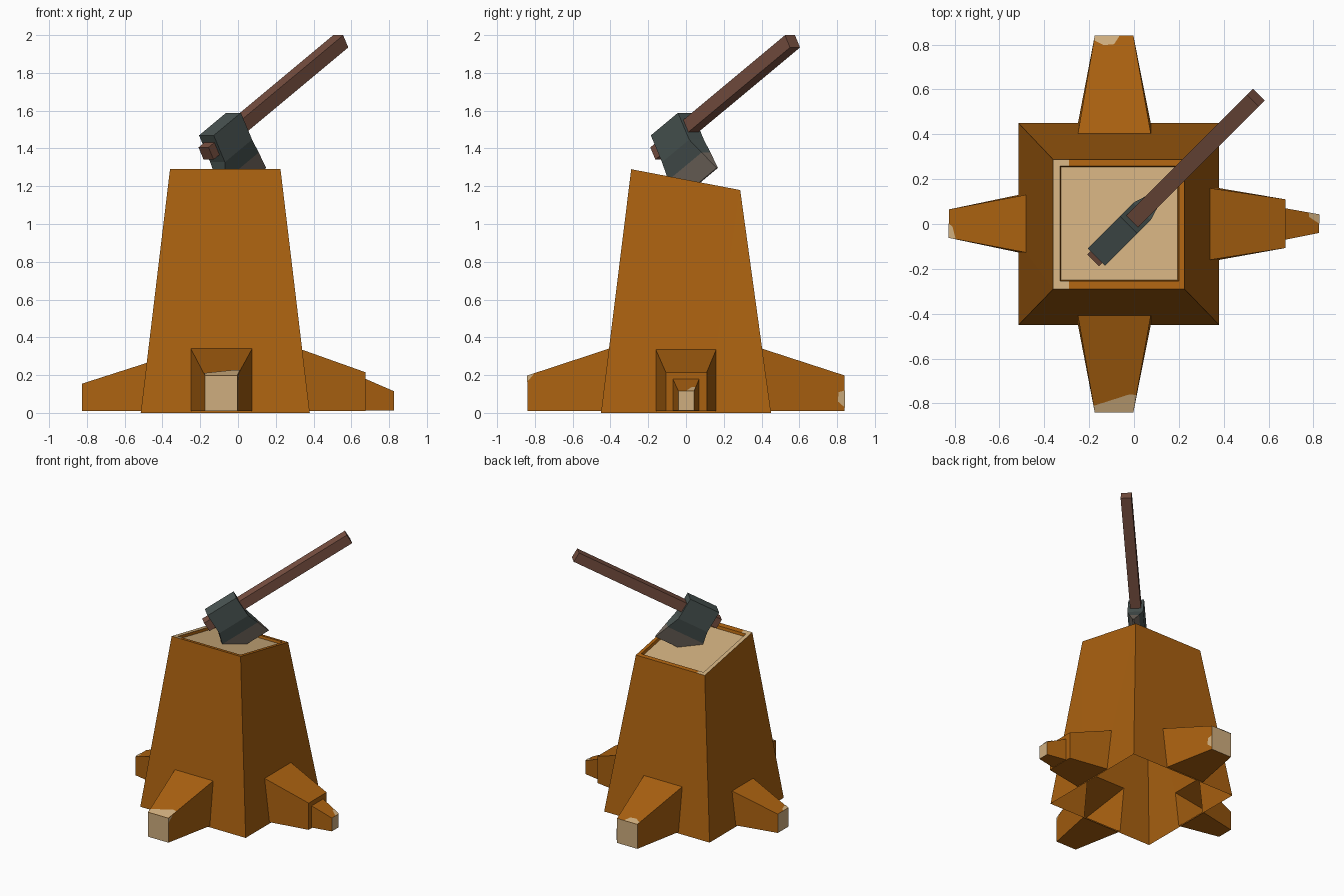
import bpy, bmesh, math
from mathutils import Vector

if "Cube" in bpy.data.objects:
    bpy.data.objects.remove(bpy.data.objects["Cube"])


def material(name, rgb):
    m = bpy.data.materials.new(name)
    lin = [((c / 255 + 0.055) / 1.055) ** 2.4 if c > 10 else c / 255 / 12.92 for c in rgb]
    m.diffuse_color = (*lin, 1)
    m.use_nodes = True
    m.node_tree.nodes["Principled BSDF"].inputs["Base Color"].default_value = m.diffuse_color
    return m


BARK = material("bark brown", (170, 97, 16))
CUT = material("cut wood tan", (207, 174, 126))
HANDLE = material("handle brown", (120, 80, 65))
STEEL = material("dark steel", (74, 85, 83))
BLADE = material("worn blade grey", (118, 108, 98))


def make_object(name, bm, mats):
    mesh = bpy.data.meshes.new(name)
    bm.to_mesh(mesh)
    bm.free()
    for m in mats:
        mesh.materials.append(m)
    ob = bpy.data.objects.new(name, mesh)
    bpy.context.collection.objects.link(ob)
    return ob


def face(bm, pts, mat=0):
    f = bm.faces.new([bm.verts.new(p) for p in pts])
    f.material_index = mat
    return f


def bridge(bm, a, b, mat=0):
    n = len(a)
    return [face(bm, (a[i], a[(i + 1) % n], b[(i + 1) % n], b[i]), mat) for i in range(n)]


def top_z(y):
    return 1.29 - 0.191 * (y + 0.29)


# Stump sides: (u, out, z) mapped to each direction
front = lambda u, o, z: (u, -o, z)
back = lambda u, o, z: (u, o, z)
left = lambda u, o, z: (-o, u, z)
right = lambda u, o, z: (o, u, z)

# place, out at base, out at top, u range at base, u range at top,
# root base (u0, u1, top), then root rings (out, u0, u1, bottom, top)
SIDES = [
    (front, 0.45, 0.29, (-0.515, 0.38), (-0.36, 0.225), (-0.25, 0.075, 0.34),
     [(0.84, -0.175, -0.003, 0.01, 0.198)]),
    (back, 0.45, 0.287, (-0.515, 0.38), (-0.36, 0.225), (-0.25, 0.075, 0.34),
     [(0.84, -0.175, -0.003, 0.01, 0.198)]),
    (left, 0.515, 0.36, (-0.45, 0.45), (-0.29, 0.287), (-0.127, 0.13, 0.265),
     [(0.825, -0.062, 0.065, 0.01, 0.155)]),
    (right, 0.38, 0.225, (-0.45, 0.45), (-0.29, 0.287), (-0.16, 0.16, 0.335),
     [(0.675, -0.107, 0.11, 0.01, 0.215), (0.675, -0.07, 0.07, 0.013, 0.18),
      (0.825, -0.04, 0.043, 0.013, 0.115)]),
]

bm = bmesh.new()
root_quads = []
for place, o0, o1, ub, ut, (r0, r1, rz), rings in SIDES:
    zt = [top_z(place(u, o1, 0)[1]) for u in ut]
    outer = [place(ub[0], o0, 0), place(ub[1], o0, 0),
             place(ut[1], o1, zt[1]), place(ut[0], o1, zt[0])]
    wall = lambda z: o0 + (o1 - o0) * z / (sum(zt) / 2)
    prev = [place(u, wall(z), z) for u, z in ((r0, 0.01), (r1, 0.01), (r1, rz), (r0, rz))]
    bridge(bm, outer, prev)
    for o, a, b, z0, z1 in rings:
        ring = [place(a, o, z0), place(b, o, z0), place(b, o, z1), place(a, o, z1)]
        bridge(bm, prev, ring)
        before, prev = prev, ring
    face(bm, prev, 1)                       # sawn root end
    root_quads.append((before, prev))

# Stump rim and sunken cut surface
xy = lambda x0, x1, y0, y1, d: [(x, y, top_z(y) - d) for x, y in
                                ((x0, y0), (x1, y0), (x1, y1), (x0, y1))]
rim = xy(-0.36, 0.225, -0.29, 0.287, 0)
inner = xy(-0.33, 0.2, -0.255, 0.258, 0)
floor = xy(-0.325, 0.195, -0.25, 0.253, 0.02)
rim_faces = bridge(bm, rim, inner)
bridge(bm, inner, floor)
face(bm, floor, 1)
geom = rim_faces + [e for f in rim_faces for e in f.edges] + [v for f in rim_faces for v in f.verts]
res = bmesh.ops.bisect_plane(bm, geom=geom, plane_co=(-0.29, 0, 0), plane_no=(1, 0, 0))
for f in res["geom"]:
    if isinstance(f, bmesh.types.BMFace) and f.calc_center_median().x < -0.29:
        f.material_index = 1
bmesh.ops.remove_doubles(bm, verts=bm.verts, dist=0.0005)
bmesh.ops.recalc_face_normals(bm, faces=bm.faces)
make_object("stump", bm, [BARK, CUT])

# Bare wood patches on the root tips: coordinates across and along a root face
bm = bmesh.new()


def patch(side, edge, uvs, outward):
    base, end = (([Vector(p) for p in q]) for q in root_quads[side])
    i, j = edge
    pts = []
    for u, v in uvs:
        pts.append(base[i].lerp(base[j], u).lerp(end[i].lerp(end[j], u), v))
    n = (pts[1] - pts[0]).cross(pts[2] - pts[0]).normalized()
    if n.dot(Vector(outward)) < 0:
        n = -n
        pts.reverse()
    face(bm, [p + n * 0.003 for p in pts])


UP, TOP = (0, 0, 1), (3, 2)
patch(0, TOP, [(0, 1), (1, 1), (1, 0.82), (0.85, 0.81), (0, 0.93)], UP)
patch(1, TOP, [(0, 1), (0.65, 1), (0.5, 0.91), (0.25, 0.9), (0, 0.95)], UP)
patch(2, TOP, [(0, 1), (0.5, 1), (0.4, 0.95), (0, 0.91)], UP)
patch(3, TOP, [(0.5, 1), (1, 1), (1, 0.7), (0.8, 0.7)], UP)
patch(0, (1, 2), [(0.82, 1), (1, 1), (1, 0.91)], (1, 0, 0))
patch(1, (1, 2), [(0.1, 1), (0.58, 1), (0.5, 0.92), (0.25, 0.91)], (1, 0, 0))
make_object("root_wood_patches", bm, [CUT])

# Axe lies in the vertical plane along the x = y diagonal
ANGLE = math.radians(30.5)
ALONG = Vector((math.cos(ANGLE) * math.sqrt(0.5), math.cos(ANGLE) * math.sqrt(0.5), math.sin(ANGLE)))
SIDE = Vector((1, -1, 0)).normalized()
DOWN = Vector((math.sin(ANGLE) * math.sqrt(0.5), math.sin(ANGLE) * math.sqrt(0.5), -math.cos(ANGLE)))


def loft(name, origin, axis, across, sections, mats):
    """Rectangular sections (distance, half across, half side, material)."""
    bm = bmesh.new()
    prev = None
    for t, a, b, m in sections:
        ring = [origin + axis * t + across * (a * i) + SIDE * (b * j)
                for i, j in ((-1, -1), (1, -1), (1, 1), (-1, 1))]
        if prev:
            bridge(bm, prev, ring, m)
        else:
            face(bm, ring, m)
        prev = ring
    face(bm, prev, m)
    bmesh.ops.remove_doubles(bm, verts=bm.verts, dist=0.0005)
    bmesh.ops.recalc_face_normals(bm, faces=bm.faces)
    return make_object(name, bm, mats)


def on_plane(s, z):
    return Vector((s * math.sqrt(0.5), s * math.sqrt(0.5) + 0.02, z))


# Handle
loft("axe_handle", on_plane(0.769, 1.967), -ALONG, DOWN,
     [(0, 0.0375, 0.0375, 0), (1.17, 0.0375, 0.0375, 0)], [HANDLE])

# Head: block, flaring wedge, worn cutting edge
loft("axe_head", on_plane(-0.135, 1.529), DOWN, ALONG,
     [(0, 0.118, 0.055, 0), (0.165, 0.118, 0.055, 0),
      (0.26, 0.145, 0.033, 0), (0.373, 0.176, 0.005, 1)], [STEEL, BLADE])
